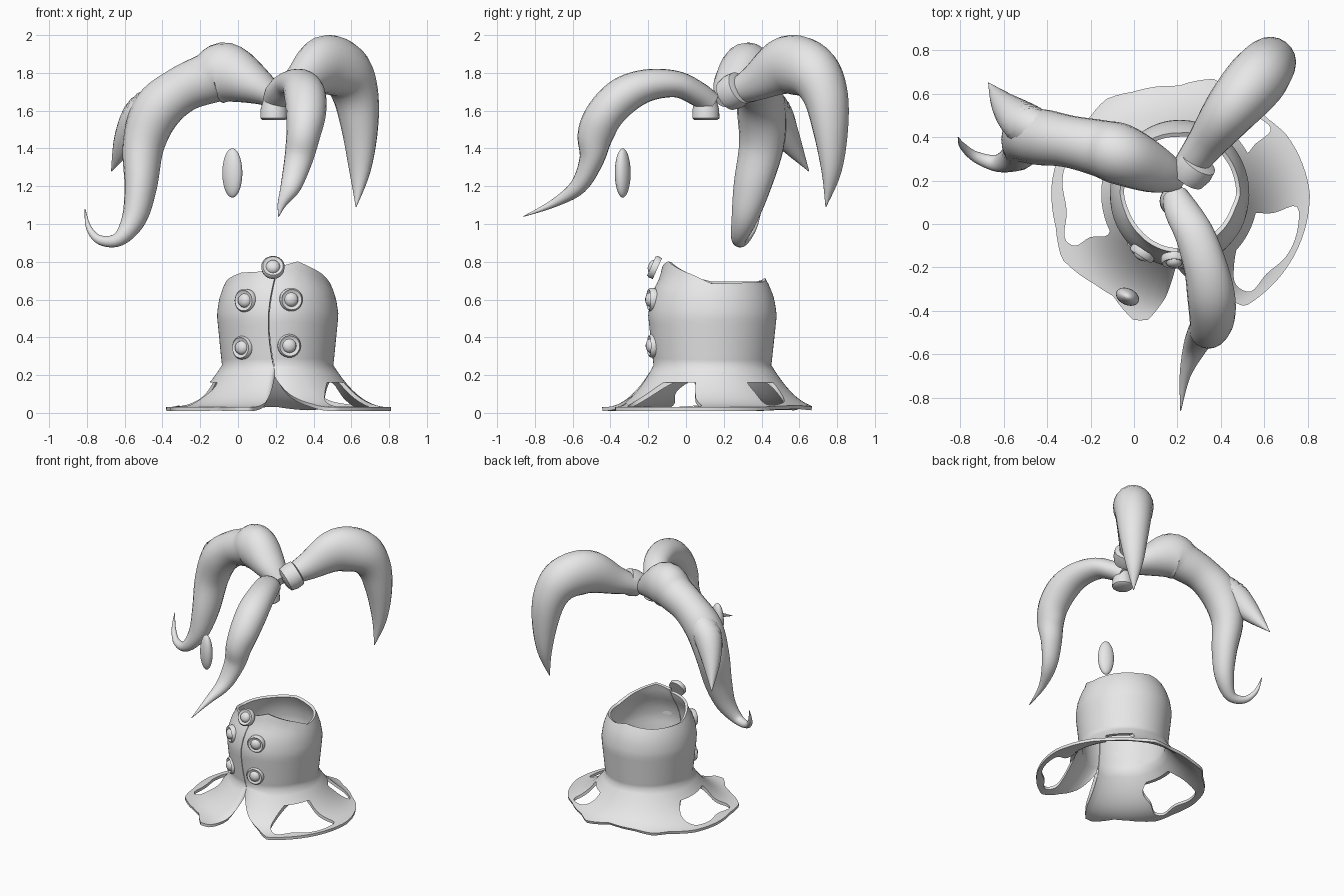
import bpy
import bmesh
from math import sin, cos, pi, radians, sqrt
from mathutils import Vector

default_cube = bpy.data.objects.get("Cube")
if default_cube:
    bpy.data.objects.remove(default_cube, do_unlink=True)

# Single plain material
grey = bpy.data.materials.new("light grey")
grey.use_nodes = True
grey.diffuse_color = (0.8, 0.8, 0.8, 1)
grey.node_tree.nodes["Principled BSDF"].inputs["Base Color"].default_value = grey.diffuse_color


def activate(obj):
    bpy.ops.object.select_all(action="DESELECT")
    obj.select_set(True)
    bpy.context.view_layer.objects.active = obj


def finish(name, bm):
    """Turn a bmesh into a named, smooth-shaded object."""
    bmesh.ops.recalc_face_normals(bm, faces=bm.faces)
    mesh = bpy.data.meshes.new(name)
    bm.to_mesh(mesh)
    bm.free()
    mesh.materials.append(grey)
    obj = bpy.data.objects.new(name, mesh)
    bpy.context.collection.objects.link(obj)
    activate(obj)
    bpy.ops.object.shade_smooth_by_angle(angle=radians(45))
    return obj


def skin(rows, closed=True):
    """Join rows of points with quads; closed rows are also capped."""
    bm = bmesh.new()
    rings = [[bm.verts.new(p) for p in row] for row in rows]
    count = len(rings[0])
    for a, b in zip(rings, rings[1:]):
        for i in range(count if closed else count - 1):
            j = (i + 1) % count
            bm.faces.new((a[i], a[j], b[j], b[i]))
    if closed:
        bm.faces.new(rings[0])
        bm.faces.new(rings[-1])
    return bm


def lookup(table, key):
    """Linear interpolation in a list of (key, value) pairs."""
    for (k, v), (k_next, v_next) in zip(table, table[1:]):
        if key <= k_next:
            return v + (v_next - v) * max(0, (key - k) / (k_next - k))
    return table[-1][1]


def spline(points, steps, closed=False):
    """Smooth curve passing through points of any dimension."""
    pts = [Vector(p) for p in points]
    n = len(pts)
    at = (lambda i: pts[i % n]) if closed else (lambda i: pts[min(max(i, 0), n - 1)])
    result = []
    for i in range(n if closed else n - 1):
        a, b, c, d = at(i - 1), at(i), at(i + 1), at(i + 2)
        for k in range(steps):
            t = k / steps
            result.append(b + (c - a) * (t / 2) + (a * 2 - b * 5 + c * 4 - d) * (t * t / 2)
                          + (b * 3 - a - c * 3 + d) * (t ** 3 / 2))
    return result if closed else result + [pts[-1]]


def tuft(name, side, sections, sides=20):
    """Sweep an ellipse; each section is x, y, z, half thickness, half width."""
    path = spline(sections, 5)
    side = Vector(side)
    rows = []
    for i, s in enumerate(path):
        centre = Vector(s[:3])
        tangent = Vector(path[min(i + 1, len(path) - 1)][:3]) - Vector(path[max(i - 1, 0)][:3])
        normal = tangent.cross(side).normalized()
        across = normal.cross(tangent).normalized()
        rows.append([centre + normal * s[3] * cos(2 * pi * k / sides)
                     + across * s[4] * sin(2 * pi * k / sides) for k in range(sides)])
    return finish(name, skin(rows))


def lathe(name, profile, centre, axis, sides=28):
    """Revolve (radius, height) pairs about an axis."""
    turn = Vector(axis).to_track_quat("Z", "Y")
    rows = [[Vector(centre) + turn @ Vector((r * cos(2 * pi * k / sides), r * sin(2 * pi * k / sides), h))
             for k in range(sides)] for r, h in profile]
    return finish(name, skin(rows))


# Collar: bulging tube, split at the front, flaring into a wavy skirt
CX, CY, SEAM = 0.21, 0.14, -94
FLARE_Z, FLARE_R = 0.25, 0.285
tube = [(FLARE_Z, FLARE_R), (0.4, 0.3), (0.52, 0.312), (0.6, 0.3), (0.66, 0.28), (0.71, 0.255), (0.8, 0.235)]
rim = [(-94, 0.77), (-70, 0.8), (-25, 0.73), (0, 0.68), (70, 0.69), (90, 0.71),
       (130, 0.69), (180, 0.69), (220, 0.74), (266, 0.75)]
hem = [(-94, 0.31), (-80, 0.42), (-68, 0.5), (-60, 0.6), (-35, 0.6), (0, 0.6), (15, 0.58),
       (29, 0.56), (40, 0.53), (62, 0.52), (73, 0.55), (91, 0.49), (114, 0.51), (128, 0.55),
       (140, 0.54), (157, 0.58), (175, 0.59), (195, 0.59), (209, 0.62), (227, 0.57),
       (237, 0.56), (250, 0.62), (256, 0.6), (262, 0.48), (266, 0.31)]
COLUMNS, TUBE_ROWS, SKIRT_ROWS = 150, 14, 12
rows = []
for row in range(TUBE_ROWS + SKIRT_ROWS + 1):
    line = []
    for col in range(COLUMNS + 1):
        u = col / COLUMNS
        degrees = SEAM + 0.4 + 359.2 * (u - 0.75 * sin(2 * pi * u) / (2 * pi))
        if row <= TUBE_ROWS:
            top = lookup(rim, degrees)
            z = top + (FLARE_Z - top) * row / TUBE_ROWS
            r, stretch = lookup(tube, z), 1.06
            lean = 0.08 * (((z - 0.47) / 0.22) ** 2 - 1)
        else:
            s = (row - TUBE_ROWS) / SKIRT_ROWS
            r = FLARE_R + (lookup(hem, degrees) - FLARE_R) * s
            z = 0.02 + 0.23 * max(0, 1 - (r - FLARE_R) / 0.31) ** 2.2
            stretch, lean = 1.06 - 0.06 * s, 0
        angle = radians(degrees) + lean
        line.append((CX + r * cos(angle), CY + r * sin(angle) * stretch, z))
    rows.append(line)
collar = finish("collar", skin(rows, closed=False))
shell = collar.modifiers.new("thickness", "SOLIDIFY")
shell.thickness, shell.offset = 0.02, 0

# Three ragged openings through the skirt
openings = [
    [(-0.33, 0.2), (-0.29, 0.31), (-0.18, 0.32), (-0.11, 0.2), (-0.1, 0.05), (-0.12, -0.05),
     (-0.2, -0.06), (-0.27, -0.1), (-0.32, -0.06), (-0.31, 0.06)],
    [(0.52, 0.04), (0.64, 0.05), (0.75, 0.08), (0.75, -0.04), (0.7, -0.15), (0.61, -0.23),
     (0.54, -0.31), (0.47, -0.28), (0.46, -0.2), (0.48, -0.08)],
    [(0.5, 0.32), (0.56, 0.37), (0.63, 0.43), (0.59, 0.48), (0.5, 0.52), (0.42, 0.5), (0.4, 0.44)],
]
for outline in openings:
    loop = spline(outline, 4, closed=True)
    cutter = finish("opening_cutter", skin([[(p.x, p.y, z) for p in loop] for z in (-0.1, 0.16)]))
    cutter.hide_render = True
    cut = collar.modifiers.new("opening", "BOOLEAN")
    cut.object, cut.operation, cut.solver = cutter, "DIFFERENCE", "EXACT"
activate(collar)
for modifier in list(collar.modifiers):
    helper = getattr(modifier, "object", None)
    bpy.ops.object.modifier_apply(modifier=modifier.name)
    if helper:
        bpy.data.objects.remove(helper, do_unlink=True)
bpy.ops.object.shade_smooth_by_angle(angle=radians(45))

# Domed buttons following the collar front, plus one at the neck
dome = [(0.06, -0.015), (0.062, 0.01), (0.054, 0.02), (0.044, 0.013), (0.037, 0.013),
        (0.032, 0.026), (0.017, 0.034), (0.002, 0.036)]
for place, x, z in [("upper_right", 0.04, 0.595), ("upper_left", 0.28, 0.6),
                    ("lower_right", 0.025, 0.345), ("lower_left", 0.27, 0.355)]:
    dx = x - CX
    depth = sqrt(lookup(tube, z) ** 2 - dx * dx) * 1.06
    lathe("button_" + place, dome, (x, CY - depth - 0.01, z), (dx, -depth, 0))
lathe("button_neck", dome, (0.185, -0.165, 0.77), (0, -0.9, 0.4))

# Floating oval
bm = bmesh.new()
bmesh.ops.create_uvsphere(bm, u_segments=32, v_segments=20, radius=1)
oval = finish("oval", bm)
oval.scale = (0.056, 0.038, 0.13)
oval.location = (-0.03, -0.335, 1.27)
oval.rotation_euler.z = radians(-25)

# Long drooping tuft with a curled tip, and its side spike
tuft("long_tuft", (0.3, 0.95, 0), [
    (0.21, 0.21, 1.66, 0.05, 0.06), (0.1, 0.25, 1.73, 0.1, 0.11), (-0.06, 0.32, 1.8, 0.16, 0.14),
    (-0.16, 0.35, 1.77, 0.135, 0.13), (-0.3, 0.38, 1.71, 0.125, 0.12), (-0.43, 0.4, 1.6, 0.13, 0.13),
    (-0.5, 0.4, 1.42, 0.11, 0.12), (-0.515, 0.35, 1.2, 0.085, 0.1), (-0.55, 0.31, 1.03, 0.065, 0.07),
    (-0.63, 0.28, 0.92, 0.038, 0.04), (-0.73, 0.31, 0.915, 0.025, 0.025),
    (-0.79, 0.36, 0.98, 0.015, 0.015), (-0.81, 0.4, 1.08, 0.002, 0.002)])
tuft("side_spike", (0.6, -0.6, 0.4), [
    (-0.38, 0.41, 1.66, 0.09, 0.08), (-0.5, 0.46, 1.59, 0.1, 0.1),
    (-0.59, 0.54, 1.45, 0.065, 0.07), (-0.67, 0.65, 1.28, 0.002, 0.002)])

# Front tuft reaching forward and down
tuft("front_tuft", (1, 0, 0), [
    (0.19, 0.13, 1.64, 0.06, 0.06), (0.22, 0.06, 1.69, 0.065, 0.08), (0.28, -0.05, 1.74, 0.07, 0.09),
    (0.33, -0.2, 1.735, 0.085, 0.1), (0.355, -0.33, 1.68, 0.1, 0.11), (0.36, -0.43, 1.58, 0.1, 0.105),
    (0.345, -0.48, 1.47, 0.095, 0.09), (0.32, -0.5, 1.34, 0.065, 0.075),
    (0.28, -0.57, 1.2, 0.045, 0.055), (0.235, -0.7, 1.11, 0.022, 0.025), (0.215, -0.86, 1.04, 0.002, 0.002)])

# Rear tuft arching up and over
tuft("rear_tuft", (0.8, -0.6, 0), [
    (0.24, 0.25, 1.69, 0.06, 0.07), (0.33, 0.37, 1.75, 0.1, 0.09), (0.45, 0.53, 1.84, 0.155, 0.125),
    (0.56, 0.66, 1.81, 0.15, 0.14), (0.62, 0.735, 1.69, 0.12, 0.125), (0.645, 0.765, 1.5, 0.09, 0.1),
    (0.645, 0.77, 1.28, 0.05, 0.06), (0.625, 0.74, 1.09, 0.002, 0.002)])

# Knot where the tufts meet, and the short stub below it
lathe("knot", [(0.05, -0.06), (0.085, -0.045), (0.095, 0), (0.09, 0.05), (0.06, 0.06)],
      (0.27, 0.25, 1.7), (0.5, 0.7, 0.4))
lathe("stub", [(0.06, 0), (0.072, 0.01), (0.07, 0.06), (0.055, 0.11)], (0.19, 0.105, 1.55), (0, 0, 1))
